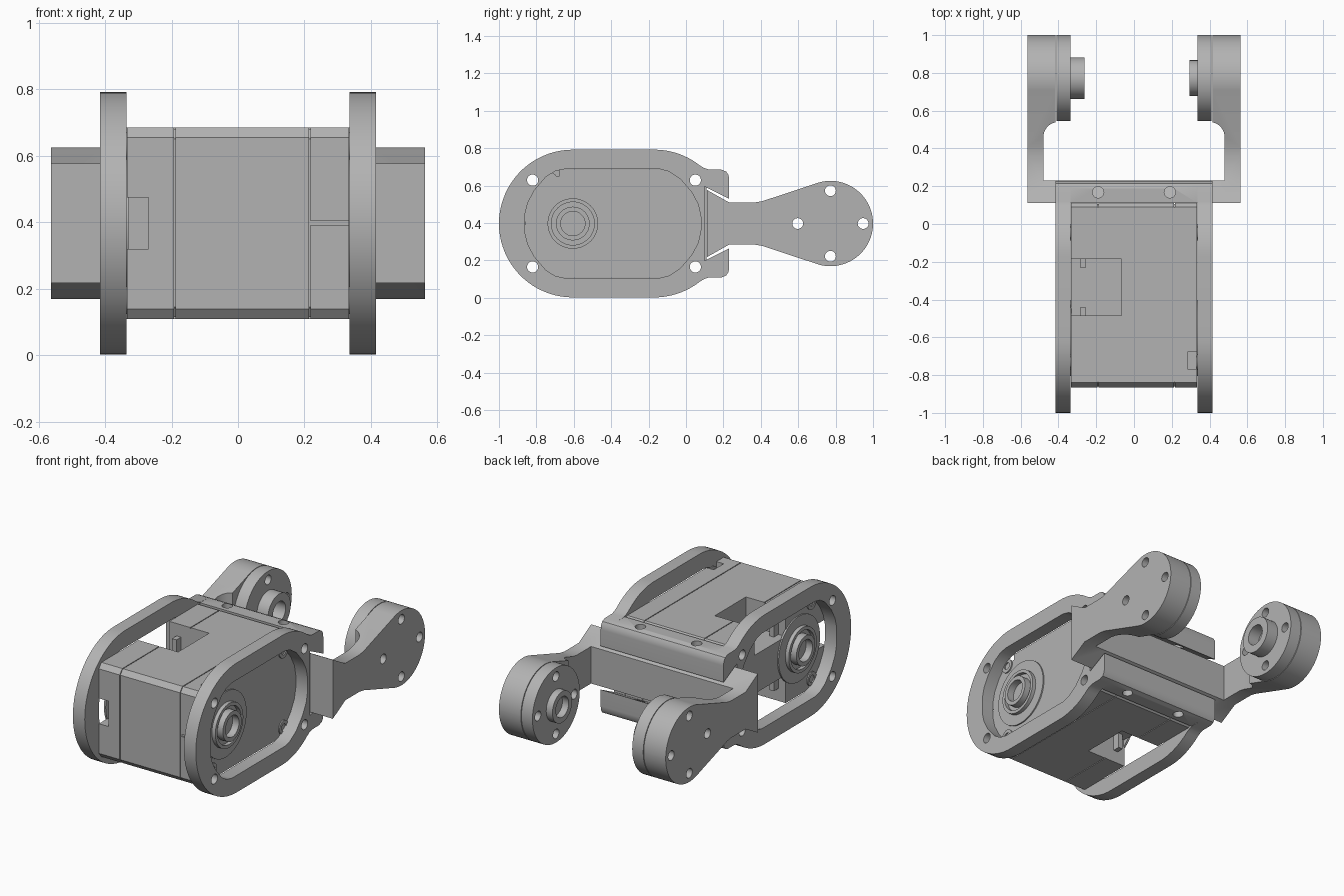
import bpy, bmesh, math
from mathutils import Matrix

cube = bpy.data.objects.get("Cube")
if cube:
    bpy.data.objects.remove(cube, do_unlink=True)

MID = 0.397  # height of the horizontal axis of symmetry
grey = bpy.data.materials.new("satin_grey")
grey.use_nodes = True
grey.diffuse_color = (0.45, 0.45, 0.45, 1)
grey.node_tree.nodes["Principled BSDF"].inputs["Base Color"].default_value = grey.diffuse_color
parts = []


def circle(y, z, r, n=32, a0=0.0, a1=360.0):
    full = abs(a1 - a0) >= 360
    step = (a1 - a0) / (n if full else n - 1)
    return [(y + r * math.cos(math.radians(a0 + i * step)),
             z + r * math.sin(math.radians(a0 + i * step))) for i in range(n)]


def mirrored(upper):
    """Close an upper half outline with its reflection below MID."""
    return upper + [(y, 2 * MID - z) for y, z in reversed(upper)]


def evaluated_mesh(obj):
    dg = bpy.context.evaluated_depsgraph_get()
    dg.update()
    return bpy.data.meshes.new_from_object(obj.evaluated_get(dg))


def prism(name, loops, lo, hi, axis="x"):
    """Extrude an outline with holes; (y, z) along x, or (x, y) along z."""
    curve = bpy.data.curves.new(name, "CURVE")
    curve.dimensions, curve.fill_mode = "2D", "BOTH"
    curve.extrude = abs(hi - lo) / 2
    for loop in loops:
        s = curve.splines.new("POLY")
        s.points.add(len(loop) - 1)
        for p, (u, v) in zip(s.points, loop):
            p.co = (u, v, 0, 1)
        s.use_cyclic_u = True
    tmp = bpy.data.objects.new("tmp", curve)
    bpy.context.collection.objects.link(tmp)
    mesh = evaluated_mesh(tmp)
    bpy.data.objects.remove(tmp, do_unlink=True)
    mesh.transform(Matrix.Translation((0, 0, (lo + hi) / 2)))
    if axis == "x":
        mesh.transform(Matrix(((0, 0, 1, 0), (1, 0, 0, 0), (0, 1, 0, 0), (0, 0, 0, 1))))
    bm = bmesh.new()
    bm.from_mesh(mesh)
    bmesh.ops.remove_doubles(bm, verts=bm.verts, dist=1e-5)
    bmesh.ops.recalc_face_normals(bm, faces=bm.faces)
    bm.to_mesh(mesh)
    bm.free()
    mesh.name = name
    mesh.materials.clear()
    mesh.materials.append(grey)
    obj = bpy.data.objects.new(name, mesh)
    bpy.context.collection.objects.link(obj)
    parts.append(obj)
    return obj


def box(name, x, y, z):
    loop = [(x[0], y[0]), (x[1], y[0]), (x[1], y[1]), (x[0], y[1])]
    return prism(name, [loop], z[0], z[1], "z")


def cut(obj, cutters):
    for c in cutters:
        m = obj.modifiers.new("cut", "BOOLEAN")
        m.operation, m.solver, m.object = "DIFFERENCE", "EXACT", c
    mesh = evaluated_mesh(obj)
    obj.modifiers.clear()
    obj.data = mesh
    for c in cutters:
        parts.remove(c)
        bpy.data.objects.remove(c, do_unlink=True)


# Shared profiles
bolt_holes = [circle(y, MID + d, 0.03, 20) for y in (-0.82, 0.05) for d in (-0.232, 0.232)]
lug = [(0.19, 0.685), (0.215, 0.675), (0.228, 0.655), (0.23, 0.63), (0.23, 0.53)]
plate_outline = mirrored(
    circle(-0.605, MID, 0.395, 20, 180, 90) + circle(-0.17, MID, 0.395, 12, 90, 52)
    + [(0.095, 0.695), (0.12, 0.686)] + lug + [(0.1, 0.595)])
window = mirrored([(-0.86, 0.45), (-0.845, 0.51), (-0.81, 0.575), (-0.75, 0.645),
                   (-0.7, 0.677), (-0.65, 0.688), (-0.14, 0.688), (-0.09, 0.675),
                   (-0.03, 0.635), (0.03, 0.565), (0.065, 0.5), (0.08, 0.43)])

# Frame: two side plates joined by upper and lower rails
for s, side in ((1, "left"), (-1, "right")):
    prism(side + "_side_plate", [plate_outline, window] + bolt_holes, s * 0.335, s * 0.415)
rail = [(0.112, 0.685)] + lug + [(0.112, 0.589)]
for name, loop in (("upper_rail", rail),
                   ("lower_rail", [(y, 2 * MID - z) for y, z in rail])):
    o = prism(name, [loop], -0.335, 0.335)
    cut(o, [prism("drill", [circle(x, 0.168, 0.03, 20)], 0, 0.8, "z") for x in (-0.19, 0.19)])

# Rear fork: dovetail bar and two arms
dovetail = mirrored([(0.111, 0.577), (0.23, 0.51)])
prism("dovetail_bar", [dovetail], -0.417, 0.417)
HY = 0.772
horn_holes = [circle(HY + dy, MID + dz, 0.029, 20)
              for dy, dz in ((-0.175, 0), (0.175, 0), (0, 0.175), (0, -0.175))]
arm_outline = mirrored([(0.111, 0.577), (0.23, 0.51), (0.37, 0.51), (0.41, 0.517)]
                       + circle(HY, MID, 0.228, 30, 106, 1))
fillet = circle(0.4, 0.46, 0.08, 10, 0, 90)
for s, side in ((1, "left"), (-1, "right")):
    arm = prism(side + "_arm", [arm_outline] + horn_holes, s * 0.415, s * 0.563)
    relief = [(0.35, 0.23), (0.48, 0.23)] + fillet + [(0.35, 0.54)]
    cut(arm, [prism("relief", [[(s * x, y) for x, y in relief]], 0, 0.8, "z")])
    prism(side + "_horn", [circle(HY, MID, 0.228, 64)] + horn_holes, s * 0.337, s * 0.411)
    tip, r = (0.295, 0.095) if s > 0 else (0.262, 0.11)
    prism(side + "_horn_boss", [circle(HY, MID, r, 40), circle(HY, MID, 0.062)],
          s * tip, s * 0.34)

# Motor housing: three chamfered sections with narrow seams
housing = mirrored([(-0.865, 0.655), (-0.84, 0.685), (0.09, 0.685), (0.11, 0.665)])
core = mirrored([(-0.86, 0.65), (-0.837, 0.68), (0.087, 0.68), (0.105, 0.66)])
for name, lo, hi in (("motor_right_cap", -0.334, -0.193), ("motor_body", -0.188, 0.213),
                     ("motor_left_cap", 0.218, 0.334), ("motor_seam_right", -0.194, -0.187),
                     ("motor_seam_left", 0.212, 0.219)):
    o = prism(name, [core if "seam" in name else housing] + bolt_holes, lo, hi)
    cutters = []
    if hi < 0 or name == "motor_body":  # cable pockets above and below
        cutters += [box("pocket", (-0.4, -0.065), (-0.485, -0.185), z)
                    for z in ((0.515, 0.8), (0, 0.28))]
    if "right_cap" in name:
        cutters.append(box("slot", (-0.4, -0.27), (-0.95, -0.76), (0.32, 0.475)))
    if "left_cap" in name:
        cutters.append(box("notch", (0.285, 0.4), (-0.77, -0.675), (0.65, 0.8)))
        cutters.append(box("groove", (0.2, 0.4), (-0.95, -0.857), (0.391, 0.404)))
    if cutters:
        cut(o, cutters)

# Retaining clips in the pockets
for i, y in enumerate((-0.463, -0.208)):
    for label, z in (("upper", (0.51, 0.61)), ("lower", (0.185, 0.285))):
        box(f"{label}_clip_{i + 1}", (-0.285, -0.255), (y - 0.022, y + 0.022), z)

# Output shafts, hub rings and screw heads on the motor ends
for s, side in ((1, "left"), (-1, "right")):
    hub = lambda r: circle(-0.605, MID, r, 48)
    prism(side + "_hub_disc", [hub(0.2)], s * 0.33, s * 0.342)
    prism(side + "_hub_collar", [hub(0.135), hub(0.115)], s * 0.335, s * 0.365)
    prism(side + "_shaft", [hub(0.09), hub(0.065)], s * 0.335, s * 0.385)
    for i, (y, z) in enumerate(((-0.73, 0.63), (-0.73, 0.165), (-0.045, 0.165), (-0.045, 0.63))):
        prism(f"{side}_screw_{i + 1}", [circle(y, z, 0.042, 24), circle(y, z, 0.022, 12)],
              s * 0.33, s * 0.341)

# Smooth curved walls, keep edges sharp
bpy.ops.object.select_all(action="DESELECT")
for o in parts:
    o.select_set(True)
bpy.context.view_layer.objects.active = parts[0]
bpy.ops.object.shade_smooth_by_angle(angle=math.radians(30))
